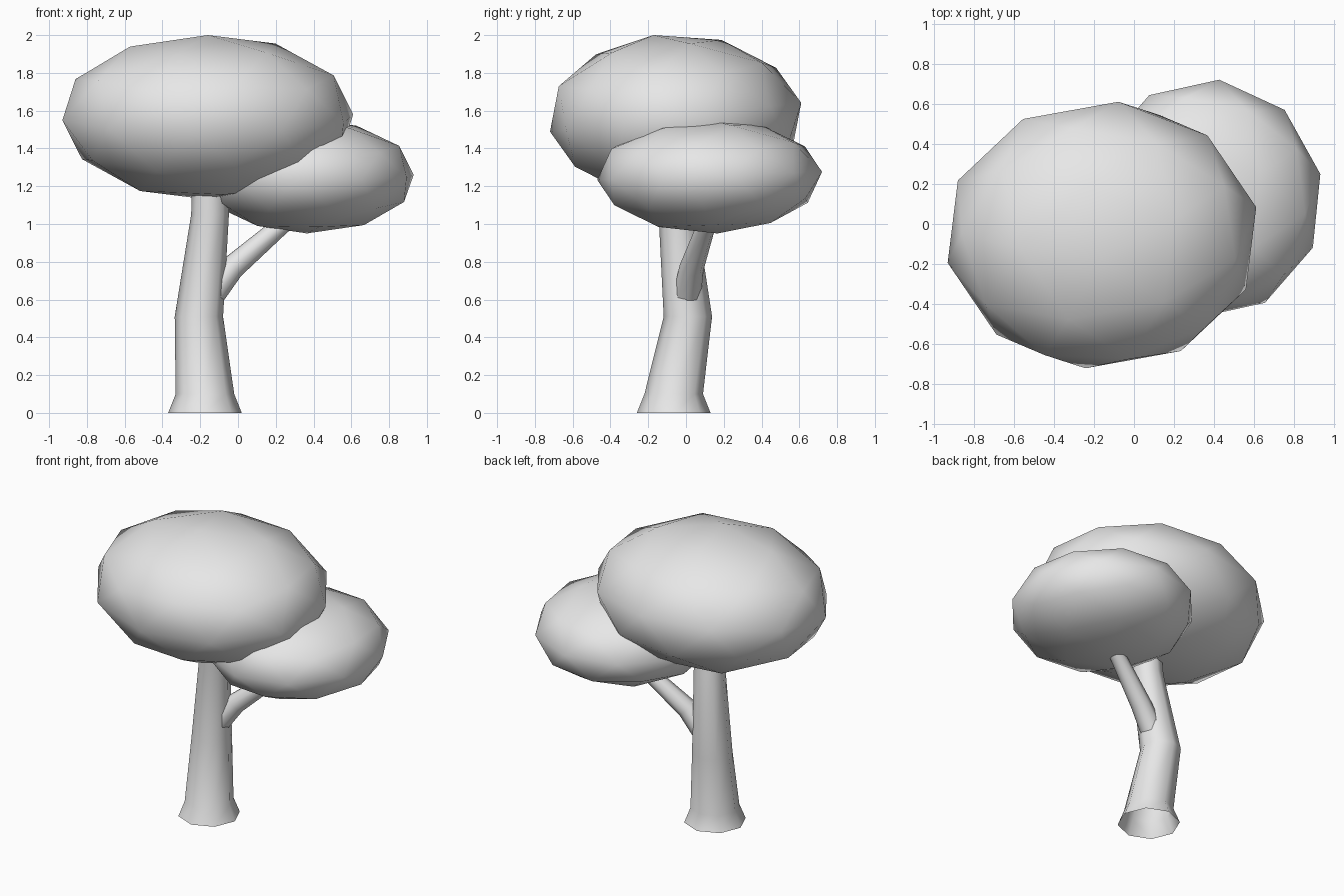
import bpy, bmesh, math
from mathutils import Matrix, Vector

cube = bpy.data.objects.get("Cube")
if cube:
    bpy.data.objects.remove(cube, do_unlink=True)

GREY = (0.8, 0.8, 0.8, 1.0)
mat = bpy.data.materials.new("plain_grey")
mat.use_nodes = True
mat.diffuse_color = GREY
bsdf = next(n for n in mat.node_tree.nodes if n.type == "BSDF_PRINCIPLED")
bsdf.inputs["Base Color"].default_value = GREY


def finish(name, bm):
    """Turn a bmesh into a smooth shaded object."""
    bmesh.ops.recalc_face_normals(bm, faces=bm.faces)
    for f in bm.faces:
        f.smooth = True
    mesh = bpy.data.meshes.new(name)
    bm.to_mesh(mesh)
    bm.free()
    mesh.materials.append(mat)
    obj = bpy.data.objects.new(name, mesh)
    bpy.context.collection.objects.link(obj)
    return obj


def canopy(name, low, high, tilt):
    """Turned low-poly ball, stretched to fill the box from low to high."""
    bm = bmesh.new()
    bmesh.ops.create_icosphere(bm, subdivisions=2, radius=1)
    turn = Matrix.Rotation(math.radians(tilt), 3, "X") @ Matrix.Rotation(math.radians(30), 3, "Z")
    for v in bm.verts:
        v.co = turn @ v.co
    for axis in range(3):
        values = [v.co[axis] for v in bm.verts]
        a, b = min(values), max(values)
        for v in bm.verts:
            t = (v.co[axis] - a) / (b - a)
            v.co[axis] = low[axis] + t * (high[axis] - low[axis])
    return finish(name, bm)


def limb(name, path, sides, level):
    """Loft rings along (x, y, z, radius) points; level keeps rings flat."""
    bm = bmesh.new()
    points = [Vector(p[:3]) for p in path]
    rings = []
    for i, p in enumerate(path):
        along = points[min(i + 1, len(path) - 1)] - points[max(i - 1, 0)]
        if level:
            along = Vector((0, 0, 1))
        turn = Vector((0, 0, 1)).rotation_difference(along)
        ring = []
        for k in range(sides):
            a = math.tau * k / sides
            offset = Vector((math.cos(a), math.sin(a), 0)) * p[3]
            ring.append(bm.verts.new(points[i] + turn @ offset))
        rings.append(ring)
    for r, s in zip(rings, rings[1:]):
        for k in range(sides):
            n = (k + 1) % sides
            bm.faces.new((r[k], r[n], s[n], s[k]))
    return finish(name, bm)


# Leaning trunk with a flared, open foot
limb("trunk", [
    (-0.175, -0.065, 0.0, 0.195),
    (-0.175, -0.065, 0.1, 0.155),
    (-0.207, 0.01, 0.51, 0.128),
    (-0.148, -0.045, 1.05, 0.1),
    (-0.145, -0.06, 1.3, 0.095),
], 8, True)

# Side branch reaching into the lower canopy
limb("branch", [
    (-0.17, 0.0, 0.59, 0.075),
    (-0.03, 0.03, 0.77, 0.065),
    (0.22, 0.105, 0.985, 0.05),
    (0.36, 0.14, 1.1, 0.045),
], 8, False)

# Leaf masses
canopy("upper_canopy", (-0.93, -0.72, 1.13), (0.61, 0.61, 2.0), 10)
canopy("lower_canopy", (-0.2, -0.47, 0.95), (0.93, 0.72, 1.56), 4)
